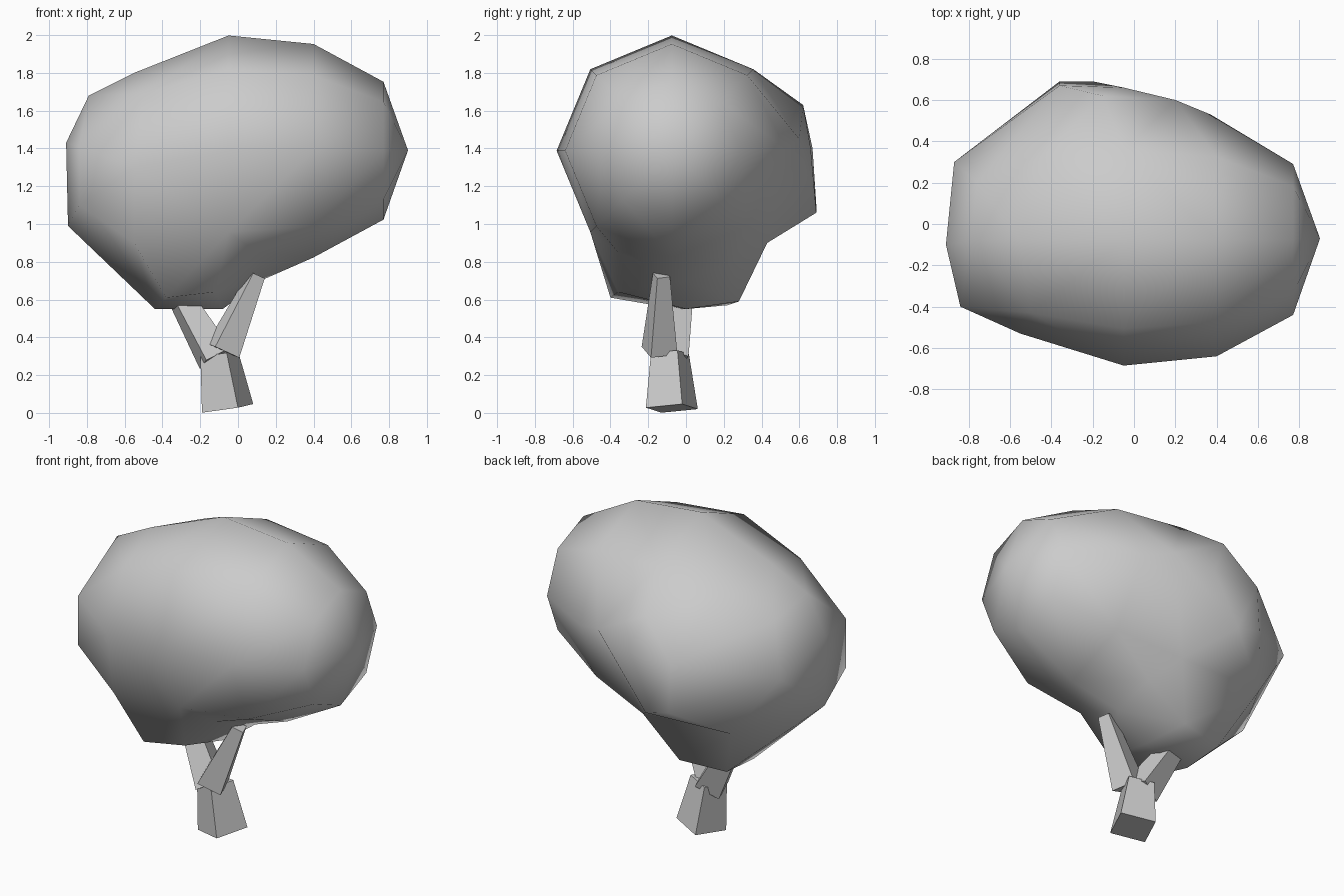
import bpy, bmesh, math
from mathutils import Vector

if "Cube" in bpy.data.objects:
    bpy.data.objects.remove(bpy.data.objects["Cube"])


def new_object(name, bm):
    bmesh.ops.recalc_face_normals(bm, faces=bm.faces)
    me = bpy.data.meshes.new(name)
    bm.to_mesh(me)
    bm.free()
    ob = bpy.data.objects.new(name, me)
    bpy.context.collection.objects.link(ob)
    return ob


def star_skin(name, pts, center):
    """Skin points around a center: hull of their directions, moved back out."""
    c = Vector(center)
    bm = bmesh.new()
    place = {}
    for p in pts:
        v = bm.verts.new((Vector(p) - c).normalized())
        place[v] = Vector(p)
    bmesh.ops.convex_hull(bm, input=bm.verts)
    for v in bm.verts:
        v.co = place[v]
    return new_object(name, bm)


def limb(name, start, end, r0, r1, turn):
    """Four-sided tapered limb, square to its own axis."""
    a, b = Vector(start), Vector(end)
    d = (b - a).normalized()
    u = Vector((1, 0, 0))
    u = (u - d * u.dot(d)).normalized()
    v = d.cross(u)
    bm = bmesh.new()
    rings = []
    for c, r in ((a, r0), (b, r1)):
        rings.append([bm.verts.new(c + r * (u * math.cos(t) + v * math.sin(t)))
                      for t in (math.radians(turn + 90 * k) for k in range(4))])
    for k in range(4):
        j = (k + 1) % 4
        bm.faces.new((rings[0][k], rings[0][j], rings[1][j], rings[1][k]))
    bm.faces.new(rings[0])
    bm.faces.new(rings[1])
    return new_object(name, bm)


# Right half of the crown: octagonal rings along x (only the free steps)
crown = [(0.9, -0.07, 1.39)]
for x, r, steps in ((0.77, 0.365, range(8)), (0.4, 0.565, range(1, 8)),
                    (-0.05, 0.61, range(1, 6))):
    for k in steps:
        t = math.radians(45 * k)
        crown.append((x, -0.075 + r * math.cos(t), 1.388 + r * math.sin(t)))
# Fuller left and back side
crown += [(-0.55, -0.08, 1.8), (-0.79, -0.08, 1.68), (-0.76, 0.2, 1.6),
          (-0.5, -0.43, 1.69), (-0.45, 0.32, 1.73), (-0.91, -0.1, 1.43),
          (-0.84, -0.4, 1.41), (-0.84, -0.4, 1.1), (-0.9, -0.1, 0.99),
          (-0.87, 0.3, 1.3), (-0.55, -0.53, 1.3), (-0.36, 0.67, 1.4),
          (-0.05, 0.66, 1.4), (0.2, 0.6, 1.45), (-0.15, 0.62, 1.63),
          (0.37, 0.53, 1.4), (-0.36, 0.69, 1.1), (-0.2, 0.69, 1.06),
          (-0.6, 0.4, 0.92)]
# Lower lump blending into the crown
crown += [(-0.44, 0.22, 0.57), (-0.15, 0.28, 0.59), (-0.08, 0, 0.55),
          (-0.44, -0.05, 0.55), (-0.12, -0.36, 0.64), (-0.38, -0.4, 0.61),
          (-0.55, -0.46, 0.9), (0.0, 0.43, 0.9), (0.12, 0, 0.7),
          (0.1, 0.25, 0.8), (0.1, -0.36, 0.85)]
foliage = star_skin("foliage", crown, (-0.05, 0, 1.2))
bpy.context.view_layer.objects.active = foliage
foliage.select_set(True)
bpy.ops.object.shade_smooth()

# Trunk and two forked branches
limb("trunk", (-0.055, -0.075, 0.024), (-0.1, -0.085, 0.315), 0.148, 0.108, -68)
limb("right_branch", (-0.08, -0.14, 0.33), (0.1, -0.13, 0.73), 0.105, 0.05, -25)
limb("left_branch", (-0.12, -0.085, 0.29), (-0.3, -0.03, 0.6), 0.11, 0.075, -30)
